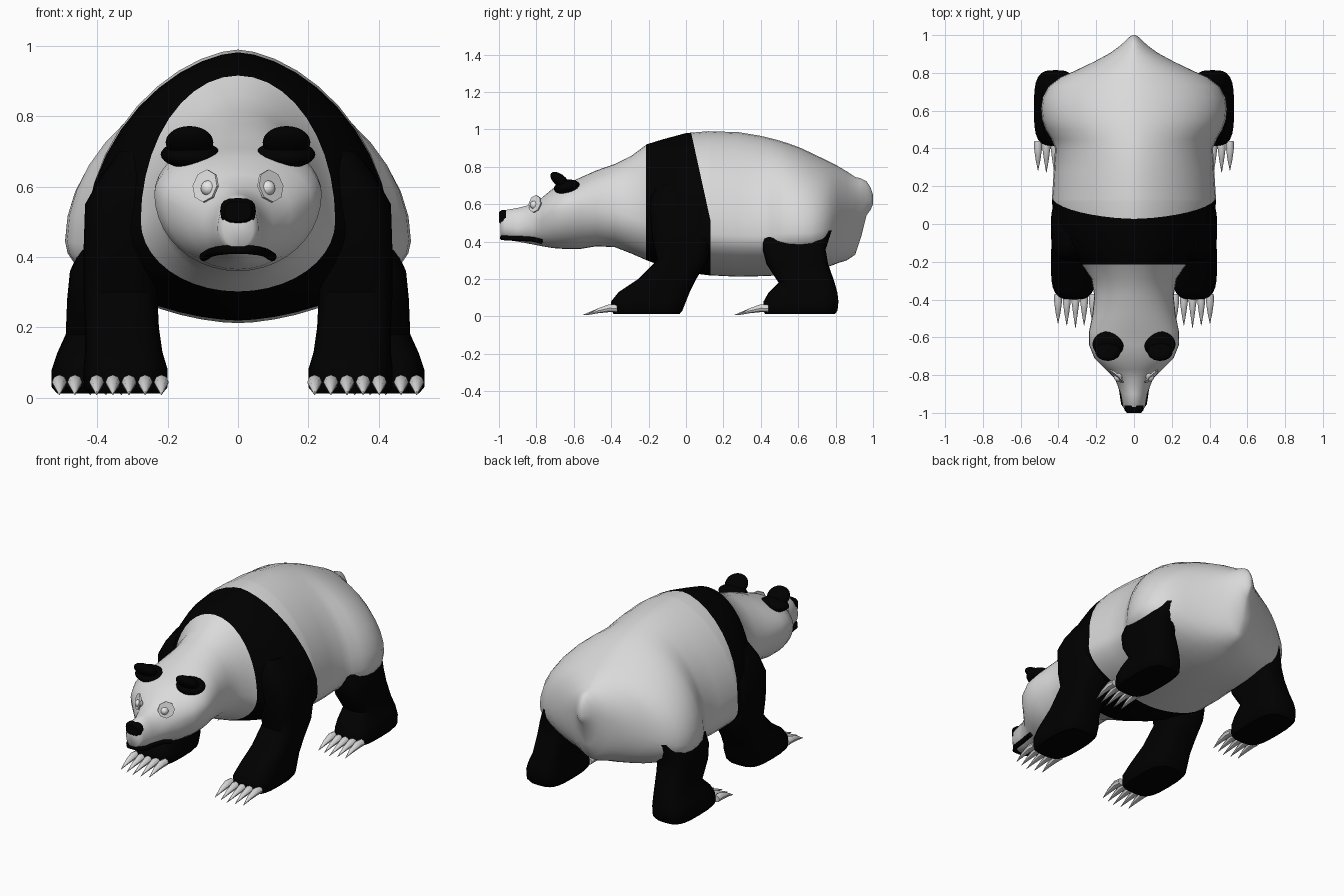
import bpy
import bmesh
from math import sin, cos, pi, radians
from mathutils import Vector, Matrix

default_cube = bpy.data.objects.get("Cube")
if default_cube:
    bpy.data.objects.remove(default_cube, do_unlink=True)


def make_material(name, value):
    mat = bpy.data.materials.new(name)
    mat.use_nodes = True
    colour = (value, value, value, 1)
    mat.diffuse_color = colour
    mat.node_tree.nodes["Principled BSDF"].inputs["Base Color"].default_value = colour
    return mat


FUR_WHITE = make_material("white fur", 0.7)
FUR_BLACK = make_material("black fur", 0)
EYE_WHITE = make_material("eye white", 1)


def finish(name, bm, materials, angle=45):
    """Turn a bmesh into a smooth shaded object."""
    bmesh.ops.recalc_face_normals(bm, faces=bm.faces)
    mesh = bpy.data.meshes.new(name)
    bm.to_mesh(mesh)
    bm.free()
    for mat in materials:
        mesh.materials.append(mat)
    obj = bpy.data.objects.new(name, mesh)
    bpy.context.collection.objects.link(obj)
    bpy.ops.object.select_all(action="DESELECT")
    obj.select_set(True)
    bpy.context.view_layer.objects.active = obj
    bpy.ops.object.shade_smooth_by_angle(angle=radians(angle))


def loft(rings):
    """Skin a list of closed point rings and cap both ends."""
    bm = bmesh.new()
    rows = [[bm.verts.new(p) for p in ring] for ring in rings]
    count = len(rows[0])
    for low, high in zip(rows, rows[1:]):
        for i in range(count):
            j = (i + 1) % count
            bm.faces.new((low[i], low[j], high[j], high[i]))
    bm.faces.new(rows[0])
    bm.faces.new(rows[-1])
    return bm


def power(value, exponent):
    return abs(value) ** exponent * (1 if value >= 0 else -1)


def ellipsoid(name, centre, radii, tilt, mat):
    bm = bmesh.new()
    bmesh.ops.create_uvsphere(bm, u_segments=24, v_segments=14, radius=1)
    bm.transform(Matrix.Translation(centre) @ Matrix.Rotation(radians(tilt), 4, "X")
                 @ Matrix.Diagonal((*radii, 1)))
    finish(name, bm, [mat])


# Body and head: y, half width, bottom, widest height, top
BODY = [
    (-.992, .042, .425, .48, .54), (-.97, .058, .412, .48, .568),
    (-.9, .07, .4, .47, .58), (-.82, .1, .385, .49, .6),
    (-.77, .15, .375, .53, .635), (-.71, .21, .365, .56, .685),
    (-.64, .238, .36, .58, .71), (-.57, .238, .36, .58, .74),
    (-.48, .22, .375, .57, .78), (-.38, .21, .37, .56, .815),
    (-.29, .225, .335, .53, .86), (-.21, .28, .3, .5, .92),
    (-.13, .37, .27, .48, .945), (0, .42, .235, .45, .98),
    (.12, .435, .22, .44, .99), (.28, .425, .212, .43, .985),
    (.4, .418, .215, .43, .965), (.45, .437, .217, .435, .953),
    (.5, .468, .22, .44, .94), (.55, .486, .225, .445, .924),
    (.61, .492, .23, .445, .902), (.67, .484, .24, .445, .874),
    (.73, .452, .255, .455, .845), (.78, .385, .272, .48, .82),
    (.81, .315, .284, .505, .805), (.86, .21, .3, .54, .775),
    (.905, .127, .33, .58, .745), (.935, .085, .42, .6, .738),
    (.965, .05, .54, .62, .722), (.987, .028, .57, .62, .69),
]


def body_ring(y, width, bottom, middle, top, sides=40):
    exponent = 1.2 if y > -.15 else 1
    points = []
    for i in range(sides):
        a = 2 * pi * i / sides
        rise = top - middle if sin(a) > 0 else middle - bottom
        points.append((width * power(cos(a), exponent), y, middle + rise * sin(a)))
    return points


# Shoulder band is cut cleanly out of the body surface
tail_tip = body_ring(1, .008, .6, .62, .65)
bm = loft([body_ring(*row) for row in BODY] + [tail_tip])
FRONT, BACK, TOP, SLOPE = -.215, .13, .97, .22
for point, normal in (((0, FRONT, 0), (0, 1, 0)), ((0, BACK, 0), (0, 1, 0)),
                      ((0, .03, TOP), (0, 1, SLOPE))):
    bmesh.ops.bisect_plane(bm, geom=bm.verts[:] + bm.edges[:] + bm.faces[:],
                           plane_co=point, plane_no=normal, dist=0.0005)
for face in bm.faces:
    c = face.calc_center_median()
    limit = min(BACK, .03 + SLOPE * (TOP - c.z))
    face.material_index = 1 if FRONT < c.y < limit else 0
finish("body_and_head", bm, [FUR_WHITE, FUR_BLACK], 60)

# Legs: height, centre x, centre y, half width, half depth
FRONT_LEG = [
    (.012, .32, -.21, .105, .175), (.03, .32, -.21, .12, .19),
    (.08, .32, -.2, .12, .2), (.13, .325, -.17, .11, .19),
    (.2, .33, -.1, .105, .155), (.3, .335, -.02, .105, .135),
    (.4, .335, -.02, .105, .16), (.55, .31, -.03, .125, .165),
    (.63, .265, -.045, .125, .145), (.7, .22, -.05, .12, .11),
]
HIND_LEG = [
    (.012, .415, .61, .1, .185), (.03, .415, .61, .115, .2),
    (.08, .415, .615, .115, .2), (.125, .41, .625, .105, .185),
    (.18, .4, .645, .09, .15), (.28, .393, .595, .093, .165),
    (.36, .385, .578, .093, .168), (.41, .365, .585, .09, .18),
    (.46, .345, .592, .085, .192),
]


def leg_ring(z, x, y, width, depth, side, sides=24):
    ring = []
    for i in range(sides):
        a = 2 * pi * i / sides
        ring.append((side * (x + width * power(cos(a), .6)),
                     y + depth * power(sin(a), .6), z))
    return ring


def claws(name, side, centre_x, base_y, spacing):
    """Five curved tapering claws along the front of a paw."""
    for i in range(5):
        step = i - 2
        x = side * (centre_x + step * spacing)
        reach = .15 - .012 * abs(step)
        path = [(.03, .042, .02), (-.01, .044, .021),
                (-.07, .03, .013), (-reach, .008, .001)]
        rings = []
        for dy, z, radius in path:
            rings.append([(x + radius * cos(k * pi / 4), base_y + dy,
                           z + radius * sin(k * pi / 4)) for k in range(8)])
        finish(f"{name}_claw_{i + 1}", loft(rings), [FUR_WHITE])


for side, label in ((1, "left"), (-1, "right")):
    for part, rows, x, y, gap in (("front", FRONT_LEG, .31, -.4, .046),
                                  ("hind", HIND_LEG, .42, .41, .044)):
        bm = loft([leg_ring(*row, side) for row in rows])
        finish(f"{label}_{part}_leg", bm, [FUR_BLACK])
        claws(f"{label}_{part}", side, x, y, gap)

    # Ears: a thick base with a lobe leaning forward
    ellipsoid(f"{label}_ear_base", (side * .135, -.637, .692), (.085, .07, .038), 10, FUR_BLACK)
    ellipsoid(f"{label}_ear_lobe", (side * .138, -.673, .726), (.068, .062, .032), -40, FUR_BLACK)

    # Eyes: thin disc set on the face with a small ball
    facing = Vector((side * .66, -.72, .2)).normalized()
    centre = Vector((side * .092, -.807, .602))
    turn = facing.to_track_quat("Z", "Y").to_matrix().to_4x4()
    bm = bmesh.new()
    bmesh.ops.create_cone(bm, cap_ends=True, segments=8, radius1=.047,
                          radius2=.047, depth=.008)
    bm.transform(Matrix.Translation(centre) @ turn)
    finish(f"{label}_eye_disc", bm, [EYE_WHITE])
    ellipsoid(f"{label}_eye_ball", (side * .084, -.812, .596), (.022, .022, .022), 0, EYE_WHITE)

# Nose: a rounded block capping the tip of the snout
nose_rings = []
for y, width, height in ((-1, .038, .028), (-.985, .05, .038), (-.962, .051, .038)):
    nose_rings.append([(width * power(cos(k * pi / 8), .7), y,
                        .53 + height * power(sin(k * pi / 8), .7)) for k in range(16)])
finish("nose", loft(nose_rings), [FUR_BLACK])

# Mouth: a dark line wrapped round the snout
curve = bpy.data.curves.new("mouth", "CURVE")
curve.dimensions = "3D"
curve.bevel_depth = .013
curve.bevel_resolution = 2
curve.use_fill_caps = True
half = [(.03, -.984, .421), (.056, -.95, .418), (.066, -.88, .416),
        (.08, -.82, .412), (.098, -.77, .4)]
path = [(-x, y, z) for x, y, z in reversed(half)] + half
spline = curve.splines.new("POLY")
spline.points.add(len(path) - 1)
for point, co in zip(spline.points, path):
    point.co = (*co, 1)
curve.materials.append(FUR_BLACK)
mouth = bpy.data.objects.new("mouth", curve)
bpy.context.collection.objects.link(mouth)
